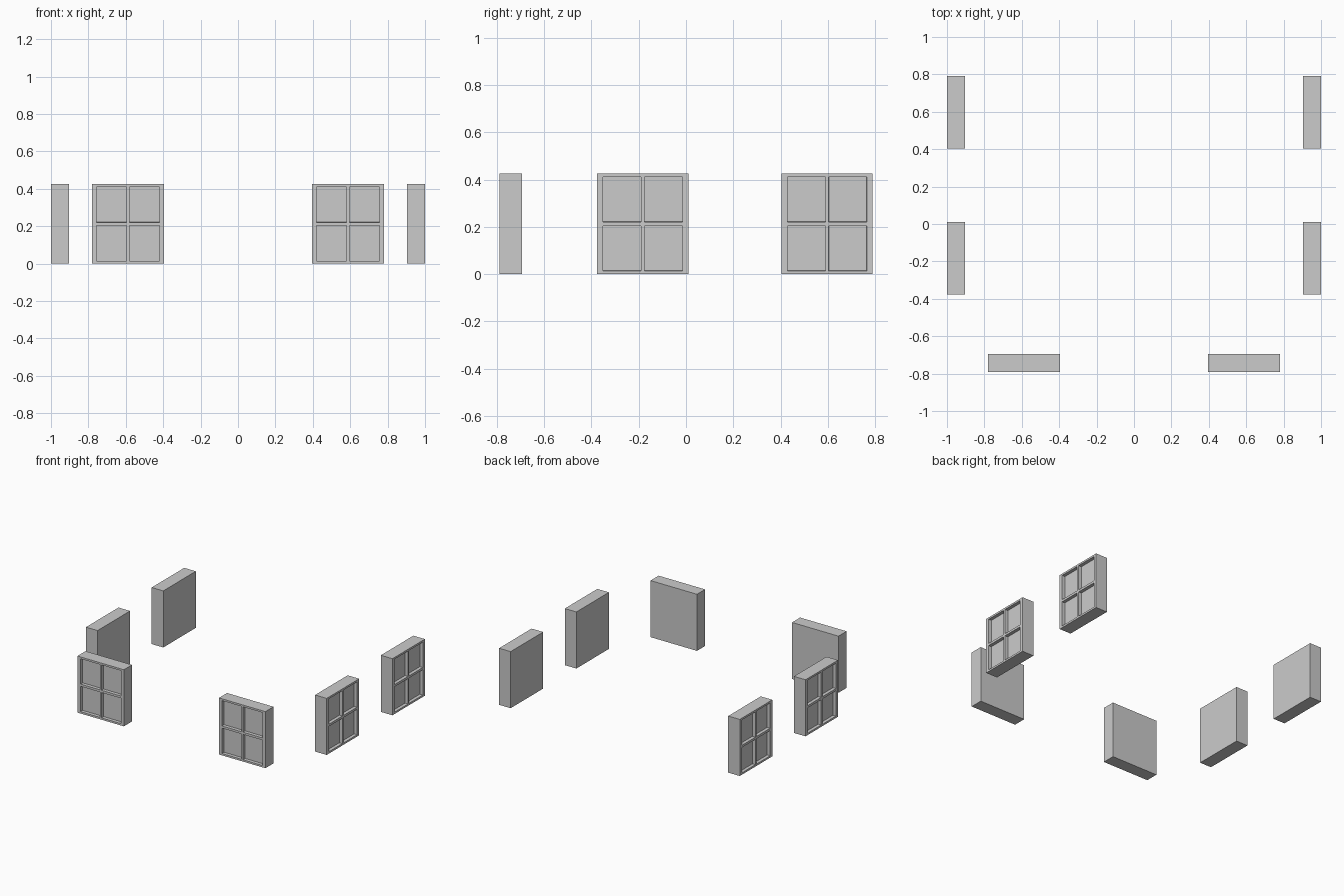
import bpy, bmesh, math

if "Cube" in bpy.data.objects:
    bpy.data.objects.remove(bpy.data.objects["Cube"])

W, D, H = 0.386, 0.096, 0.425
RECESS = 0.024
US = [-W/2, -0.168, -0.007, 0.007, 0.168, W/2]
VS = [0, 0.014, 0.204, 0.221, 0.411, H]


def window_mesh():
    bm = bmesh.new()
    # front sheet divided into frame bars and panes
    grid = [[bm.verts.new((u, -D/2, v)) for u in US] for v in VS]
    panes, faces = [], []
    for j in range(5):
        for i in range(5):
            f = bm.faces.new((grid[j][i], grid[j][i+1], grid[j+1][i+1], grid[j+1][i]))
            faces.append(f)
            if i in (1, 3) and j in (1, 3):
                panes.append(f)
    # solid body behind the sheet
    rim = [grid[0][i] for i in range(6)] + [grid[j][5] for j in range(1, 6)]
    rim += [grid[5][i] for i in range(4, -1, -1)] + [grid[j][0] for j in range(4, 0, -1)]
    back = [bm.verts.new((v.co.x, D/2, v.co.z)) for v in rim]
    n = len(rim)
    for k in range(n):
        m = (k + 1) % n
        bm.faces.new((rim[m], rim[k], back[k], back[m]))
    bm.faces.new(back[::-1])
    bm.normal_update()
    # sunken panes
    bmesh.ops.inset_individual(bm, faces=panes, thickness=0.001, depth=-RECESS)
    bm.normal_update()
    me = bpy.data.meshes.new("window")
    bm.to_mesh(me)
    bm.free()
    return me


mesh = window_mesh()


def place(name, x, y, turn):
    ob = bpy.data.objects.new(name, mesh)
    ob.location = (x, y, 0)
    ob.rotation_euler.z = math.radians(turn)
    bpy.context.collection.objects.link(ob)


# front pair and two pairs along the sides, all facing outward
for s, side in ((-1, "left"), (1, "right")):
    place("front_window_" + side, s * 0.588, -0.79 + D/2, 0)
    for y, where in ((-0.183, "middle"), (0.597, "rear")):
        place(f"{where}_window_{side}", s * (1 - D/2), y, s * 90)
